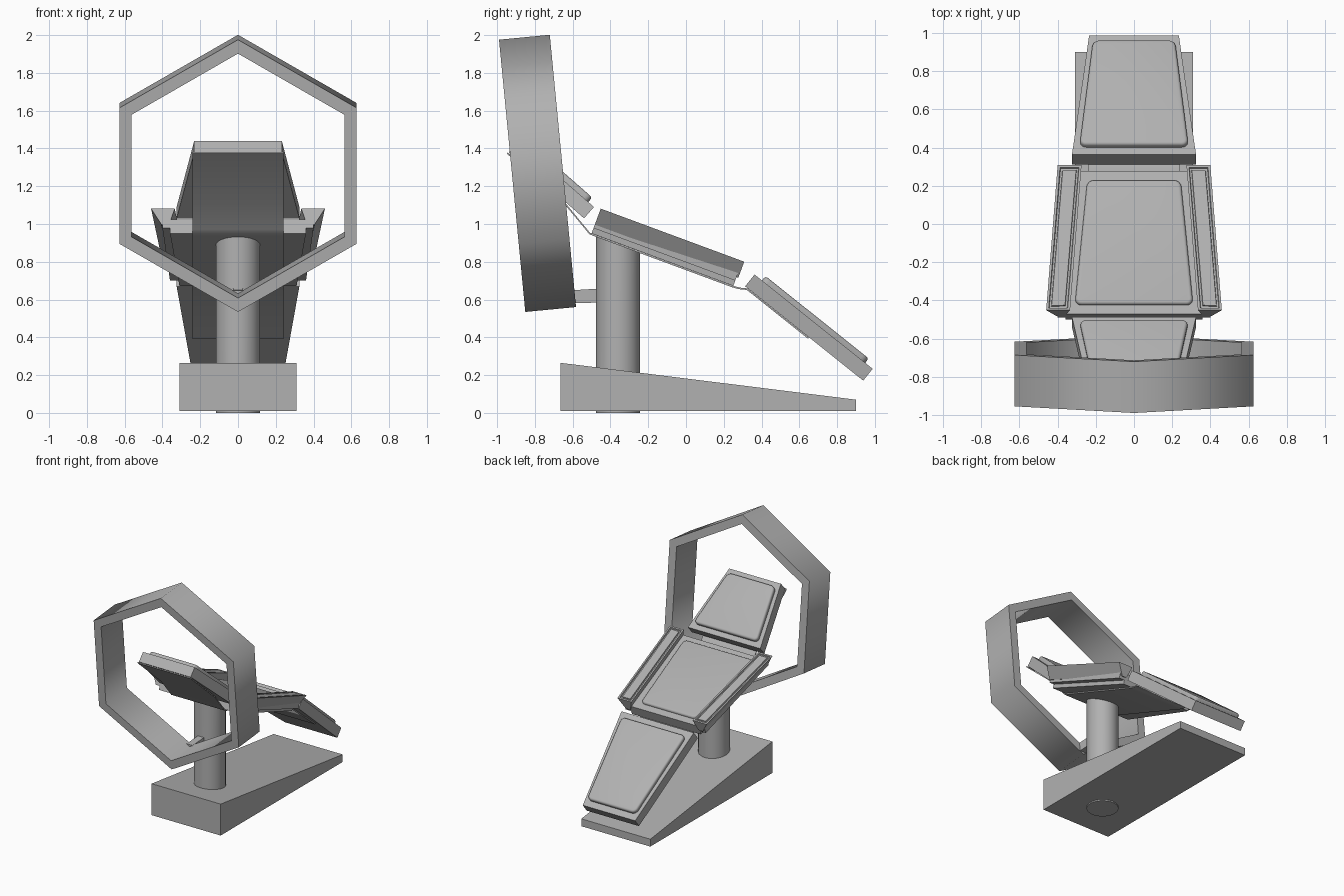
import bpy, bmesh, math
from mathutils import Vector

if "Cube" in bpy.data.objects:
    bpy.data.objects.remove(bpy.data.objects["Cube"])

grey = bpy.data.materials.new("mid_grey")
grey.diffuse_color = (0.44, 0.44, 0.44, 1)
grey.use_nodes = True
grey.node_tree.nodes["Principled BSDF"].inputs["Base Color"].default_value = grey.diffuse_color


def finish(name, bm, smooth=0):
    bmesh.ops.recalc_face_normals(bm, faces=bm.faces)
    me = bpy.data.meshes.new(name)
    bm.to_mesh(me)
    bm.free()
    me.materials.append(grey)
    ob = bpy.data.objects.new(name, me)
    bpy.context.collection.objects.link(ob)
    if smooth:
        bpy.ops.object.select_all(action='DESELECT')
        ob.select_set(True)
        bpy.context.view_layer.objects.active = ob
        bpy.ops.object.shade_smooth_by_angle(angle=math.radians(smooth))
    return ob


def loft(a, b):
    """Solid between two matching closed outlines."""
    bm = bmesh.new()
    va, vb = [bm.verts.new(p) for p in a], [bm.verts.new(p) for p in b]
    n = len(a)
    for i in range(n):
        j = (i + 1) % n
        bm.faces.new((va[i], va[j], vb[j], vb[i]))
    bm.faces.new(va[::-1])
    bm.faces.new(vb)
    bmesh.ops.recalc_face_normals(bm, faces=bm.faces)
    return bm


def extrude_x(name, pts, half, smooth=0):
    bm = loft([(-half, y, z) for y, z in pts], [(half, y, z) for y, z in pts])
    finish(name, bm, smooth)


def frame(y, z, dy, dz):
    """Tilted frame: u runs along the panel, h is height above its underside."""
    d = Vector((0, dy, dz)).normalized()
    n = Vector((0, -d.z, d.y))
    if n.z < 0:
        n = -n
    o = Vector((0, y, z))
    return lambda x, u, h: o + Vector((x, 0, 0)) + d * u + n * h


def taper(f, u0, u1, w0, w1, h0, h1):
    q = [(-w0, u0), (w0, u0), (w1, u1), (-w1, u1)]
    return loft([f(x, u, h0) for x, u in q], [f(x, u, h1) for x, u in q])


def cushion(name, f, u0, u1, w0, w1, h0, h1):
    bm = taper(f, u0, u1, w0, w1, h0, h1)
    up = (f(0, 0, 1) - f(0, 0, 0)).normalized()
    posts = [e for e in bm.edges
             if abs((e.verts[0].co - e.verts[1].co).normalized().dot(up)) > 0.99]
    bmesh.ops.bevel(bm, geom=posts, offset=0.035, segments=5, profile=0.5, affect='EDGES')
    bm.normal_update()
    top = max(bm.faces, key=lambda t: t.calc_center_median().dot(up))
    bmesh.ops.bevel(bm, geom=list(top.edges), offset=0.016, segments=4, profile=0.5, affect='EDGES')
    finish(name, bm, 35)


# wedge base
extrude_x("base", [(-0.665, 0.01), (0.9, 0.01), (0.9, 0.07), (-0.665, 0.265)], 0.31)

# three tilted panel frames
seat = frame(-0.50, 0.95, 0.938, -0.347)
leg = frame(0.313, 0.67, 0.62, -0.495)
head = frame(-0.54, 1.03, -0.40, 0.35)

# column, top cut to the slope of the seat
bm = bmesh.new()
bmesh.ops.create_cone(bm, cap_ends=True, segments=32, radius1=0.117, radius2=0.117, depth=1)
for v in bm.verts:
    v.co.y -= 0.36
    v.co.z = 0.0 if v.co.z < 0 else 0.965 - 0.37 * (v.co.y + 0.5)
finish("column", bm, 35)

# seat, leg and head panels
finish("seat_lower_plate", taper(seat, 0, 0.80, 0.36, 0.31, 0, 0.03))
finish("seat_upper_plate", taper(seat, 0, 0.80, 0.40, 0.36, 0.03, 0.08))
finish("leg_panel", taper(leg, 0, 0.80, 0.325, 0.235, 0, 0.08))
finish("head_panel", taper(head, 0, 0.53, 0.325, 0.232, 0, 0.08))

# cushions
cushion("seat_cushion", seat, 0.05, 0.745, 0.31, 0.245, 0.06, 0.10)
cushion("leg_cushion", leg, 0.05, 0.75, 0.285, 0.215, 0.07, 0.11)
cushion("head_cushion", head, 0.04, 0.49, 0.285, 0.21, 0.07, 0.112)

# armrests with a recessed channel and a raised pad
section = [(0.46, 0.14), (0.335, 0.14), (0.365, 0.05), (0.405, 0.05)]
for side, s in (("left", -1), ("right", 1)):
    bm = loft([seat(s * x, 0, h) for x, h in section],
              [seat(s * (x - 0.06), 0.81, h) for x, h in section])
    bm.normal_update()
    top = max(bm.faces, key=lambda t: t.normal.dot(seat(0, 0, 1) - seat(0, 0, 0)))
    for width, depth in ((0.018, 0), (0.004, -0.01), (0.014, 0), (0.003, 0.008)):
        bmesh.ops.inset_region(bm, faces=[top], thickness=width, depth=depth)
    finish(side + "_armrest", bm)

# strap linking the undersides of the panels
path = [(-0.945, 1.38), (-0.64, 1.113), (-0.53, 0.98), (-0.51, 0.955), (-0.49, 0.946),
        (0.25, 0.672), (0.285, 0.663), (0.325, 0.659), (0.65, 0.40)]
extrude_x("strap", path + [(y - 0.003, z - 0.008) for y, z in reversed(path)], 0.24, 60)

# tilted hexagonal ring, smooth around its corners and sharp at its rims
centre = Vector((0, -0.786, 1.268))
axis = Vector((0, 0.995, 0.096)).normalized()
up = Vector((0, -axis.z, axis.y))
bm = bmesh.new()
rows = []
for k in range(6):
    a = math.radians(90 + 60 * k)
    spoke = Vector((math.cos(a), 0, 0)) + up * math.sin(a)
    rows.append([bm.verts.new(centre + spoke * r + axis * d)
                 for r, d in ((0.724, -0.135), (0.724, 0.135), (0.65, 0.135), (0.65, -0.135))])
for k in range(6):
    p, q = rows[k], rows[(k + 1) % 6]
    for i in range(4):
        j = (i + 1) % 4
        bm.faces.new((p[i], p[j], q[j], q[i]))
finish("ring", bm, 70)

# bracket from ring to column
extrude_x("ring_bracket", [(-0.62, 0.58), (-0.43, 0.585), (-0.43, 0.66), (-0.62, 0.648)], 0.027)
